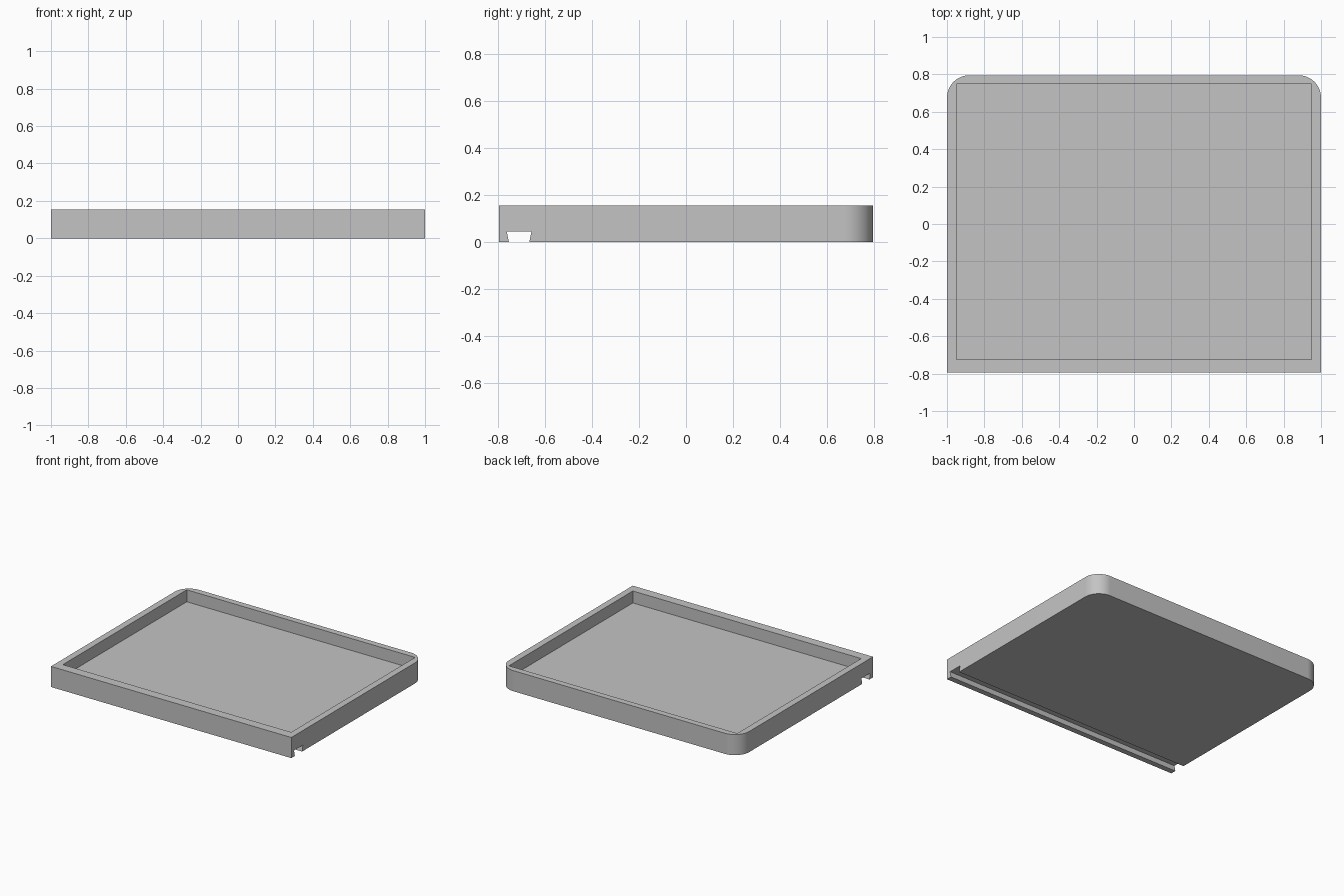
import bpy
import bmesh
from math import sin, cos, pi
from mathutils import Vector

default_cube = bpy.data.objects.get("Cube")
if default_cube:
    bpy.data.objects.remove(default_cube, do_unlink=True)

HALF_X, HALF_Y, HEIGHT = 1.0, 0.795, 0.155
RADIUS, STEPS = 0.12, 16
FLOOR_Z = 0.065

grey = bpy.data.materials.new("light grey")
grey.use_nodes = True
colour = (0.55, 0.55, 0.55, 1)
grey.diffuse_color = colour
grey.node_tree.nodes["Principled BSDF"].inputs["Base Color"].default_value = colour


def prism(name, points, sweep):
    """Extrude a closed outline along a vector."""
    bm = bmesh.new()
    face = bm.faces.new([bm.verts.new(p) for p in points])
    grown = bmesh.ops.extrude_face_region(bm, geom=[face])["geom"]
    verts = [v for v in grown if isinstance(v, bmesh.types.BMVert)]
    bmesh.ops.translate(bm, verts=verts, vec=Vector(sweep))
    bmesh.ops.recalc_face_normals(bm, faces=bm.faces)
    mesh = bpy.data.meshes.new(name)
    bm.to_mesh(mesh)
    bm.free()
    mesh.materials.append(grey)
    obj = bpy.data.objects.new(name, mesh)
    bpy.context.collection.objects.link(obj)
    return obj


def cut(target, cutter):
    """Subtract a cutter, then discard it."""
    cutter.hide_render = True
    mod = target.modifiers.new("cut", 'BOOLEAN')
    mod.operation = 'DIFFERENCE'
    mod.solver = 'EXACT'
    mod.object = cutter
    bpy.context.view_layer.objects.active = target
    bpy.ops.object.modifier_apply(modifier=mod.name)
    bpy.data.objects.remove(cutter, do_unlink=True)


# Tray body: square front corners, rounded back corners
outline = [(-HALF_X, -HALF_Y, 0), (HALF_X, -HALF_Y, 0)]
for side, start in ((1, 0), (-1, pi / 2)):
    for i in range(STEPS + 1):
        a = start + pi / 2 * i / STEPS
        outline.append((side * (HALF_X - RADIUS) + RADIUS * cos(a),
                        HALF_Y - RADIUS + RADIUS * sin(a), 0))
tray = prism("tray", outline, (0, 0, HEIGHT))

# Rectangular recess in the top
recess = [(x, y, FLOOR_Z) for x, y in
          ((-0.95, -0.725), (0.95, -0.725), (0.95, 0.748), (-0.95, 0.748))]
cut(tray, prism("recess_cutter", recess, (0, 0, HEIGHT)))

# Dovetail groove along the underside near the front
groove = [(-1.1, y, z) for y, z in
          ((-0.751, -0.01), (-0.668, -0.01), (-0.657, 0.045), (-0.762, 0.045))]
cut(tray, prism("groove_cutter", groove, (2.2, 0, 0)))

# Smooth round corners, crisp edges
bpy.ops.object.select_all(action='DESELECT')
tray.select_set(True)
bpy.context.view_layer.objects.active = tray
bpy.ops.object.shade_smooth_by_angle(angle=pi / 6)
